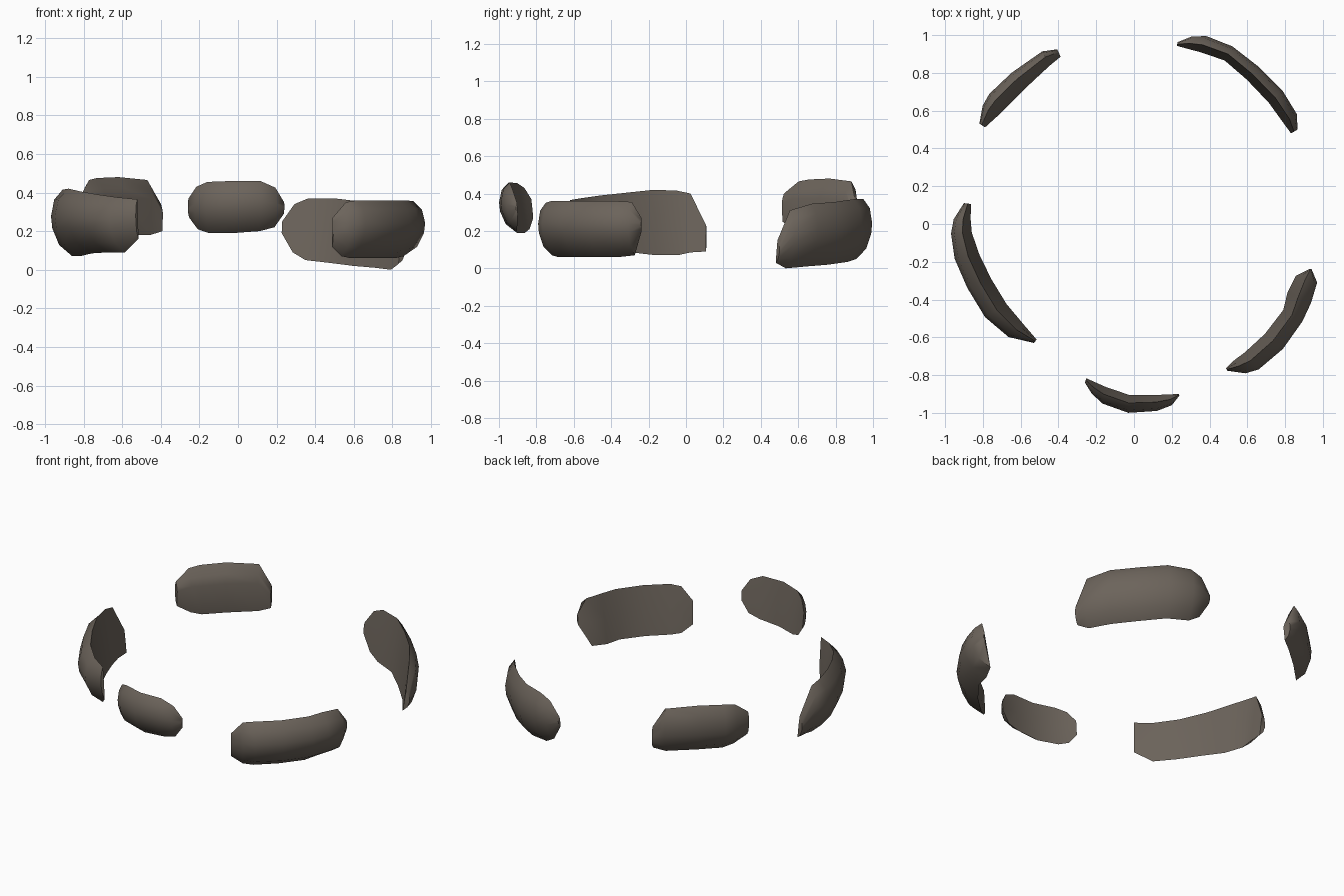
import bpy, bmesh, math

stone = bpy.data.materials.new("dark grey brown stone")
stone.diffuse_color = (0.15, 0.127, 0.105, 1)

# cross-sections: (0 = inner .. 1 = outer, 0 = bottom .. 1 = top)
# leaning lens with sharp top and bottom edges
LENS = [(0.0, 0.0), (0.62, 0.17), (0.94, 0.42), (1.0, 0.6), (0.85, 0.85),
        (0.45, 1.0), (0.2, 0.5)]
# lens with a sloped, bevelled inner top
BEVELLED = [(0.2, 0.0), (0.75, 0.17), (0.97, 0.42), (1.0, 0.6), (0.9, 0.85),
            (0.6, 1.0), (0.2, 0.82), (0.0, 0.65)]


def shard(name, stations, section=LENS):
    """Loft a curved plate through (angle, outer r, inner r, bottom, top)."""
    bm = bmesh.new()
    rings = []
    for ang, ro, ri, zb, zt in stations:
        a = math.radians(ang)
        ring = []
        for u, v in section:
            r = ri + (ro - ri) * u
            ring.append(bm.verts.new((r * math.cos(a), r * math.sin(a),
                                      zb + (zt - zb) * v)))
        rings.append(ring)
    n = len(section)
    for r0, r1 in zip(rings, rings[1:]):
        for i in range(n):
            j = (i + 1) % n
            bm.faces.new((r0[i], r0[j], r1[j], r1[i]))
    bm.faces.new(rings[0])
    bm.faces.new(rings[-1])
    bmesh.ops.recalc_face_normals(bm, faces=bm.faces)
    me = bpy.data.meshes.new(name)
    bm.to_mesh(me)
    bm.free()
    me.materials.append(stone)
    ob = bpy.data.objects.new(name, me)
    bpy.context.collection.objects.link(ob)
    bpy.ops.object.select_all(action='DESELECT')
    ob.select_set(True)
    bpy.context.view_layer.objects.active = ob
    bpy.ops.object.shade_smooth_by_angle(angle=math.radians(50))
    return ob


# five floating plates around a ring
shard("back_right_plate", [
    (30, 1.00, 0.96, 0.03, 0.15), (34, 1.04, 0.955, 0.0, 0.31),
    (42, 1.057, 0.96, 0.01, 0.345), (52, 1.062, 0.97, 0.02, 0.355),
    (61, 1.075, 0.99, 0.035, 0.37), (69, 1.066, 0.975, 0.05, 0.37),
    (73, 1.037, 0.97, 0.09, 0.34), (76.5, 0.99, 0.97, 0.19, 0.25)])
shard("back_left_plate", [
    (147, 0.976, 0.94, 0.25, 0.40), (142, 1.017, 0.922, 0.20, 0.465),
    (138, 1.03, 0.915, 0.18, 0.475), (129, 1.03, 0.92, 0.18, 0.48),
    (118, 1.035, 0.95, 0.18, 0.465), (113.7, 1.01, 0.967, 0.2, 0.34)],
    BEVELLED)
shard("left_plate", [
    (173, 0.907, 0.87, 0.09, 0.23), (178.5, 0.955, 0.865, 0.085, 0.40),
    (183, 0.97, 0.86, 0.07, 0.415), (191, 0.967, 0.835, 0.07, 0.42),
    (201, 0.945, 0.81, 0.085, 0.405), (212, 0.93, 0.797, 0.09, 0.39),
    (222, 0.894, 0.79, 0.09, 0.375), (229.9, 0.823, 0.80, 0.16, 0.365)])
shard("front_plate", [
    (252.8, 0.879, 0.855, 0.27, 0.37), (256, 0.925, 0.862, 0.21, 0.43),
    (260, 0.965, 0.875, 0.19, 0.455), (268.3, 1.0, 0.905, 0.19, 0.46),
    (277, 0.997, 0.912, 0.20, 0.46), (281.8, 0.98, 0.922, 0.22, 0.425),
    (284.8, 0.94, 0.93, 0.29, 0.35)])
shard("right_plate", [
    (-14.3, 0.97, 0.96, 0.2, 0.27), (-17.7, 1.018, 0.90, 0.07, 0.355),
    (-24, 1.026, 0.89, 0.06, 0.36), (-30, 1.03, 0.912, 0.06, 0.36),
    (-40, 1.029, 0.905, 0.06, 0.36), (-49.4, 1.014, 0.898, 0.06, 0.36),
    (-53.3, 0.986, 0.895, 0.07, 0.35), (-57.5, 0.921, 0.905, 0.12, 0.27)])
